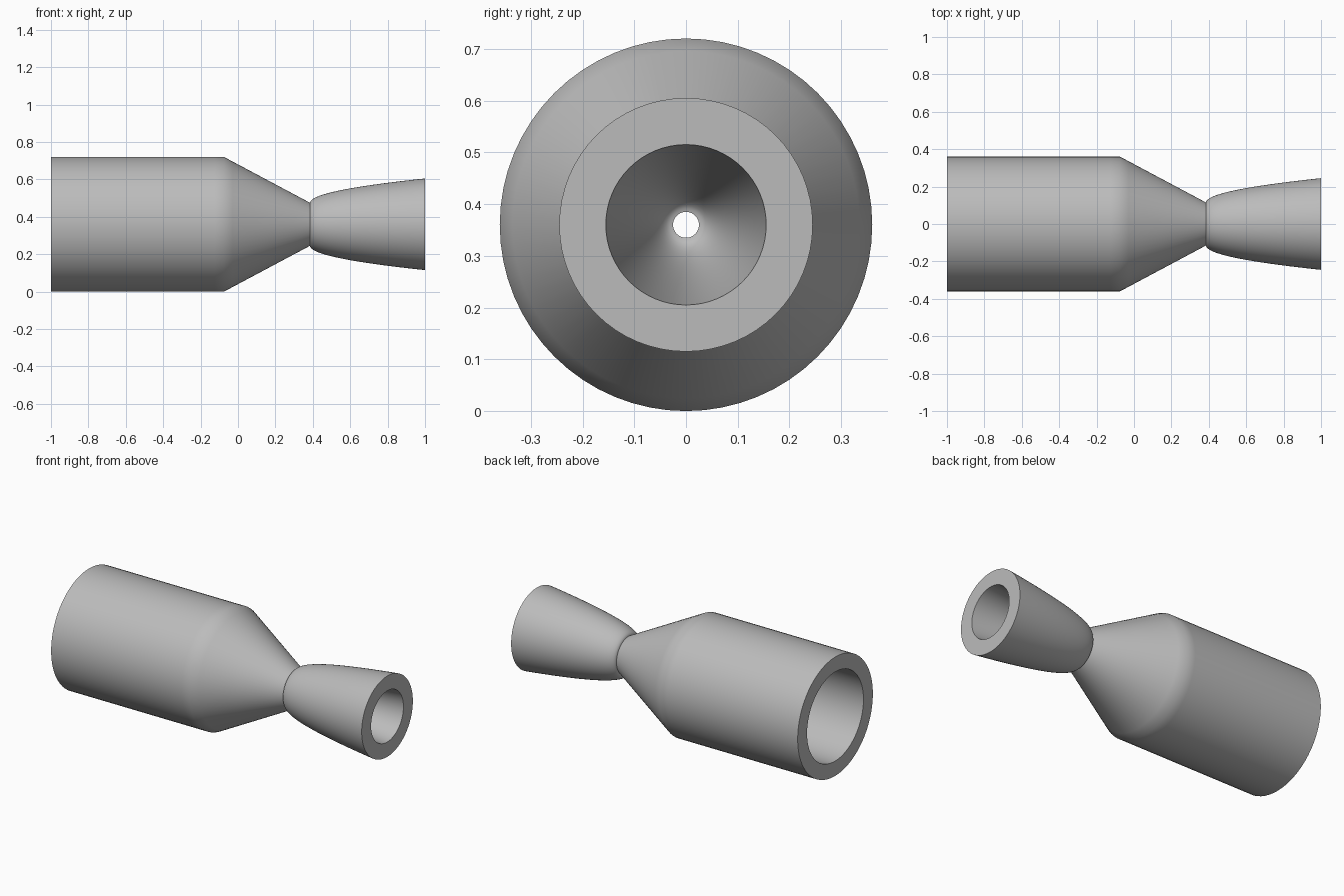
import bpy, bmesh, math

cube = bpy.data.objects.get("Cube")
if cube:
    bpy.data.objects.remove(cube, do_unlink=True)

SEGMENTS = 64
RADIUS = 0.36          # chamber outer radius, also the axis height
WALL = 0.09            # constant wall thickness
SHOULDER, THROAT = -0.075, 0.385
THROAT_R, EXIT_R = 0.115, 0.245

metal = bpy.data.materials.new("light grey metal")
metal.use_nodes = True
grey = (0.5, 0.5, 0.5, 1)
metal.diffuse_color = grey
metal.node_tree.nodes["Principled BSDF"].inputs["Base Color"].default_value = grey


def wall_profile(offset):
    """Chamber, converging cone and parabolic bell as (x, radius) points."""
    # chamber and cone, with rings close to the shoulder to keep it crisp
    points = [(-1, RADIUS), (SHOULDER - 0.05, RADIUS), (SHOULDER, RADIUS)]
    for t in (0.1, 0.5, 0.9, 1):
        points.append((SHOULDER + t * (THROAT - SHOULDER),
                       RADIUS + t * (THROAT_R - RADIUS)))
    # bell, widening with the square root of the distance from the throat
    steps = 20
    for i in range(1, steps + 1):
        t = i / steps
        points.append((THROAT + t * t * (1 - THROAT),
                       THROAT_R + t * (EXIT_R - THROAT_R)))
    return [(x, r - offset) for x, r in points]


# Closed loop: along the outside, then back through the bore
profile = wall_profile(0) + wall_profile(WALL)[::-1]

# Revolve the wall around the long axis
bm = bmesh.new()
rings = []
for i in range(SEGMENTS):
    a = math.tau * i / SEGMENTS
    rings.append([bm.verts.new((x, r * math.cos(a), RADIUS + r * math.sin(a)))
                  for x, r in profile])
count = len(profile)
for i in range(SEGMENTS):
    here, there = rings[i], rings[(i + 1) % SEGMENTS]
    for j in range(count):
        k = (j + 1) % count
        bm.faces.new((here[j], here[k], there[k], there[j]))
bmesh.ops.recalc_face_normals(bm, faces=bm.faces)

mesh = bpy.data.meshes.new("nozzle_body")
bm.to_mesh(mesh)
bm.free()
mesh.materials.append(metal)
body = bpy.data.objects.new("nozzle_body", mesh)
bpy.context.collection.objects.link(body)

# Smooth walls, sharp end rims and throat
bpy.ops.object.select_all(action='DESELECT')
body.select_set(True)
bpy.context.view_layer.objects.active = body
bpy.ops.object.shade_smooth_by_angle(angle=math.radians(35))
